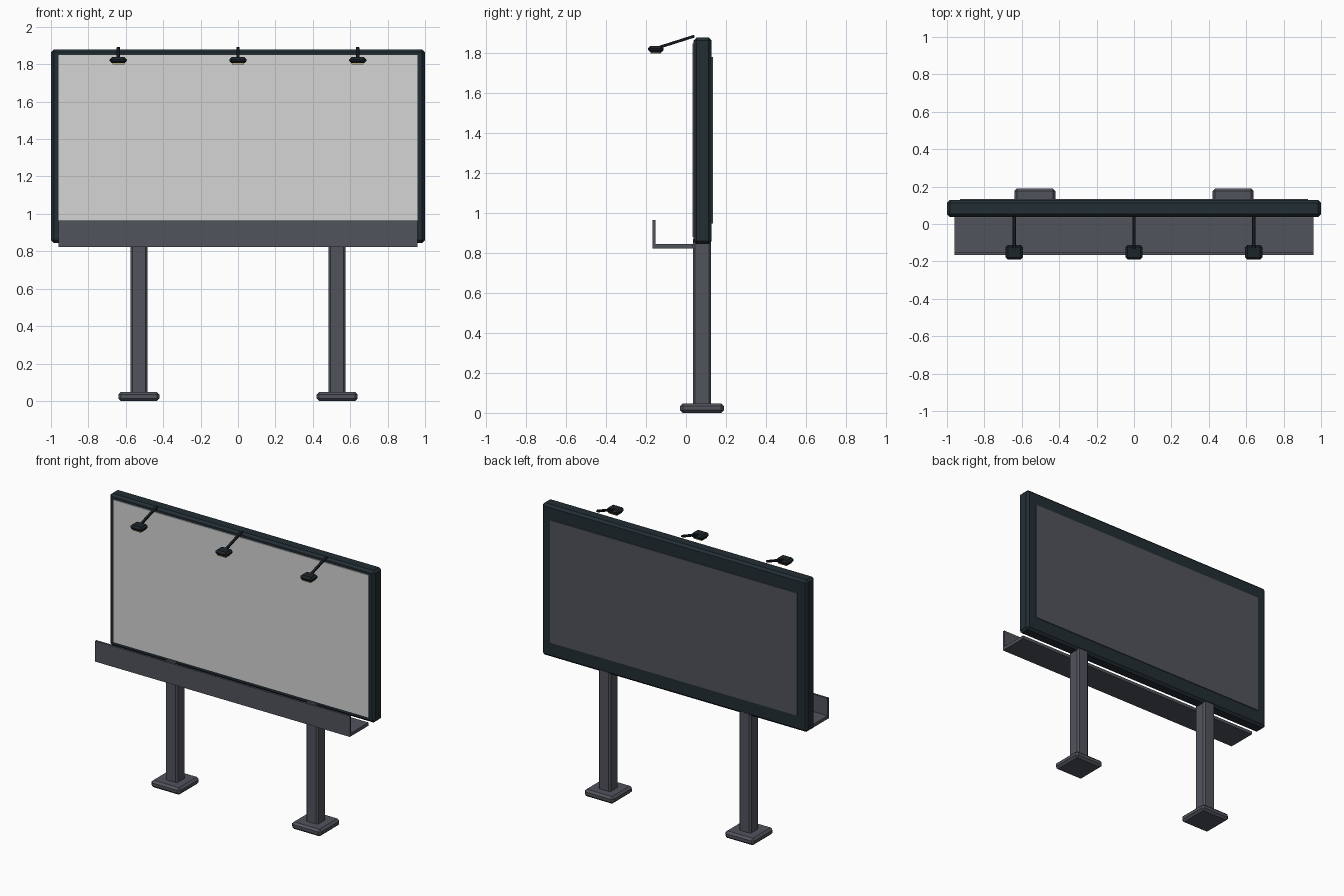
import bpy, bmesh
from math import atan2, hypot
from mathutils import Matrix, Vector

cube = bpy.data.objects.get("Cube")
if cube:
    bpy.data.objects.remove(cube, do_unlink=True)


def make_material(name, rgb):
    mat = bpy.data.materials.new(name)
    mat.use_nodes = True
    colour = (*rgb, 1.0)
    mat.diffuse_color = colour
    mat.node_tree.nodes["Principled BSDF"].inputs["Base Color"].default_value = colour
    return mat


STEEL = make_material("grey steel", (0.082, 0.088, 0.108))
FRAME = make_material("dark teal frame", (0.016, 0.027, 0.034))
LAMP = make_material("black lamp metal", (0.012, 0.018, 0.023))
PANEL = make_material("pale poster", (0.66, 0.66, 0.66))
GLOW = make_material("warm lamp glass", (0.8, 0.68, 0.32))


def box(name, low, high, mat, bevel=0.0, tilt=0.0):
    """Flat shaded box between two corners, with chamfered edges, tilted about x."""
    low, high = Vector(low), Vector(high)
    bm = bmesh.new()
    bmesh.ops.create_cube(bm, size=1.0, matrix=Matrix.Diagonal((*(high - low), 1.0)))
    if bevel:
        bmesh.ops.bevel(bm, geom=bm.edges[:], offset=bevel, segments=1,
                        profile=0.5, affect="EDGES")
    mesh = bpy.data.meshes.new(name)
    bm.to_mesh(mesh)
    bm.free()
    mesh.materials.append(mat)
    obj = bpy.data.objects.new(name, mesh)
    obj.location = (low + high) / 2
    obj.rotation_euler.x = tilt
    bpy.context.collection.objects.link(obj)
    return obj


# Board: frame, front poster and back sheet
box("board_frame", (-1, 0.038, 0.845), (1, 0.128, 1.88), FRAME, 0.015)
box("front_poster", (-0.96, 0.032, 0.88), (0.96, 0.05, 1.85), PANEL)
box("back_sheet", (-0.93, 0.11, 0.948), (0.93, 0.134, 1.783), STEEL)

# Catwalk: floor and upright lip
box("catwalk_floor", (-0.96, -0.16, 0.824), (0.96, 0.034, 0.846), STEEL)
box("catwalk_lip", (-0.96, -0.167, 0.824), (0.96, -0.153, 0.965), STEEL)

# Posts on foot plates
for side, x in (("right", -0.53), ("left", 0.53)):
    box(f"{side}_post", (x - 0.046, 0.034, 0.03), (x + 0.046, 0.126, 0.88), STEEL, 0.011)
    box(f"{side}_foot", (x - 0.11, -0.03, 0), (x + 0.11, 0.19, 0.048), STEEL, 0.014)

# Lamps: sloping arm, chamfered head and glass underneath
arm_start, arm_end = Vector((0, 0.042, 1.887)), Vector((0, -0.14, 1.829))
span = arm_start - arm_end
middle = (arm_start + arm_end) / 2
for side, x in (("right", -0.64), ("centre", 0.0), ("left", 0.64)):
    half = Vector((0.009, hypot(span.y, span.z) / 2, 0.007))
    centre = middle + Vector((x, 0, 0))
    box(f"{side}_lamp_arm", centre - half, centre + half, LAMP, 0.003,
        atan2(span.z, span.y))
    box(f"{side}_lamp_head", (x - 0.046, -0.19, 1.806), (x + 0.046, -0.112, 1.838),
        LAMP, 0.012)
    box(f"{side}_lamp_glass", (x - 0.032, -0.178, 1.8), (x + 0.032, -0.124, 1.808), GLOW)
